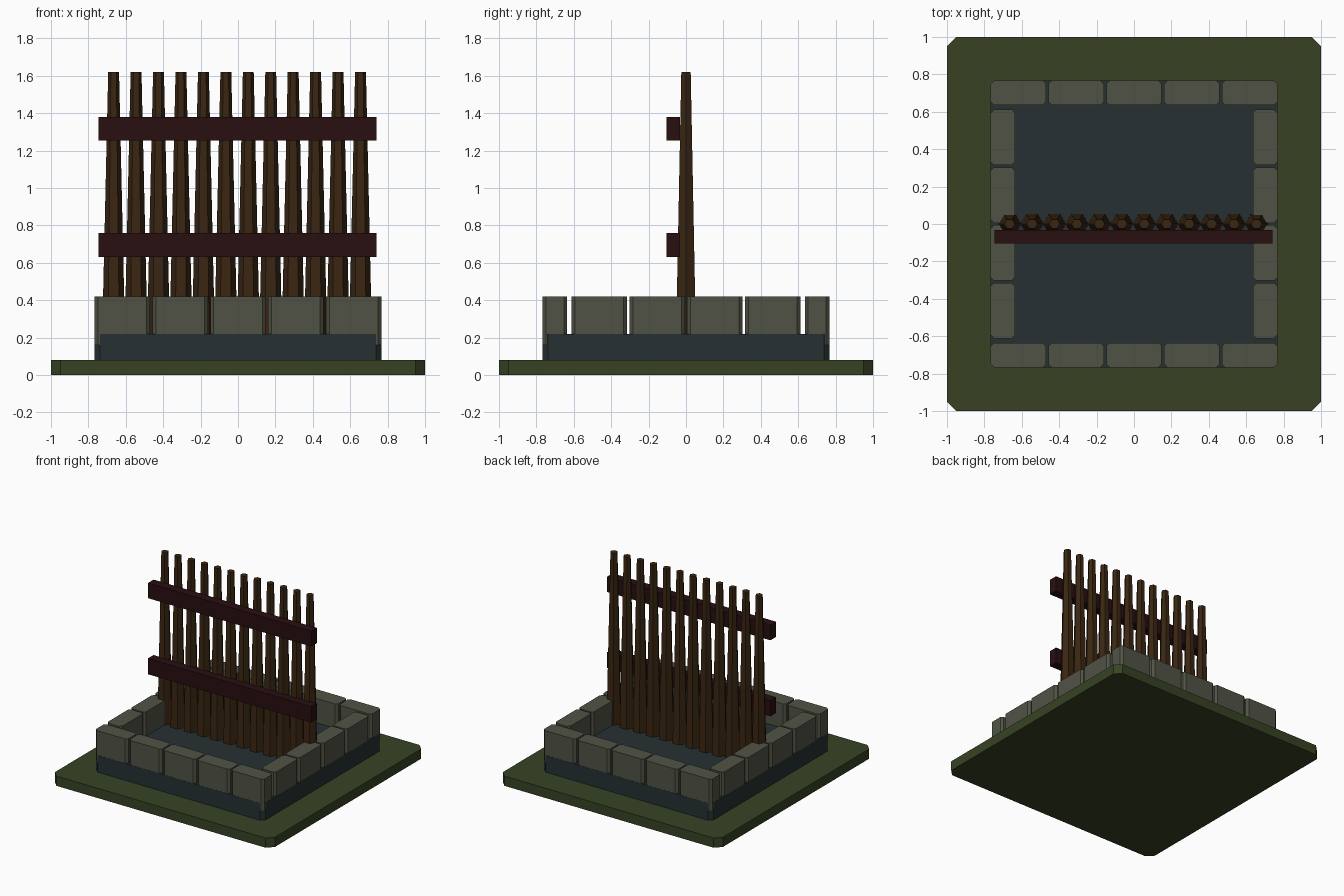
import bpy, bmesh, math

if "Cube" in bpy.data.objects:
    bpy.data.objects.remove(bpy.data.objects["Cube"])


def material(name, rgb):
    m = bpy.data.materials.new(name)
    m.diffuse_color = (*rgb, 1)
    m.use_nodes = True
    m.node_tree.nodes["Principled BSDF"].inputs["Base Color"].default_value = m.diffuse_color
    return m


GRASS = material("grass green", (0.038, 0.055, 0.017))
SLATE = material("dark slate", (0.019, 0.030, 0.032))
STONE = material("grey stone", (0.082, 0.086, 0.060))
WOOD = material("brown wood", (0.042, 0.019, 0.006))
RAIL = material("dark red wood", (0.022, 0.0045, 0.0055))


def finish(name, bm, mat):
    bmesh.ops.recalc_face_normals(bm, faces=bm.faces)
    mesh = bpy.data.meshes.new(name)
    bm.to_mesh(mesh)
    bm.free()
    mesh.materials.append(mat)
    obj = bpy.data.objects.new(name, mesh)
    bpy.context.collection.objects.link(obj)
    return obj


def block(name, lo, hi, mat, chamfer=0):
    """Box between two corners, with its upright edges chamfered."""
    bm = bmesh.new()
    bmesh.ops.create_cube(bm, size=1)
    for v in bm.verts:
        v.co = [(a + b) / 2 + c * (b - a) for a, b, c in zip(lo, hi, v.co)]
    if chamfer:
        upright = [e for e in bm.edges
                   if abs(e.verts[0].co.z - e.verts[1].co.z) > 1e-4]
        bmesh.ops.bevel(bm, geom=upright, offset=chamfer, segments=1,
                        affect='EDGES')
    return finish(name, bm, mat)


# Ground plate and foundation slab
block("ground_plate", (-1, -1, 0), (1, 1, 0.08), GRASS, 0.05)
block("foundation_slab", (-0.768, -0.768, 0.08), (0.768, 0.768, 0.22), SLATE, 0.03)

# Stone border: five blocks front and back, four on each side
OUT, INN, Z0, Z1 = 0.767, 0.635, 0.16, 0.42
for s, side in ((-1, "front"), (1, "back")):
    y0, y1 = sorted((s * INN, s * OUT))
    for i in range(5):
        x = (i - 2) * 0.309
        block(f"{side}_stone_{i + 1}", (x - 0.148, y0, Z0),
              (x + 0.148, y1, Z1), STONE, 0.018)
for s, side in ((-1, "left"), (1, "right")):
    x0, x1 = sorted((s * INN, s * OUT))
    for i in range(4):
        y = (i - 1.5) * 0.309
        block(f"{side}_stone_{i + 1}", (x0, y - 0.148, Z0),
              (x1, y + 0.148, Z1), STONE, 0.018)

# Row of tapered six-sided stakes, corners pointing along x
for i in range(12):
    bm = bmesh.new()
    bmesh.ops.create_cone(bm, cap_ends=True, segments=6, radius1=0.061,
                          radius2=0.029, depth=1.40)
    for v in bm.verts:
        a = math.atan2(v.co.y, v.co.x)
        r = math.hypot(v.co.x, v.co.y)
        # snap to multiples of 60 degrees so a corner lies on x
        k = math.floor(a / (math.pi / 3) + 0.01) * math.pi / 3
        v.co.x, v.co.y = r * math.cos(k), r * math.sin(k)
    stake = finish(f"stake_{i + 1}", bm, WOOD)
    stake.location = (-0.665 + i * 0.12, 0, 0.92)

# Two rails across the front of the stakes
for name, z0, z1 in (("lower_rail", 0.63, 0.76), ("upper_rail", 1.255, 1.38)):
    block(name, (-0.745, -0.105, z0), (0.74, -0.032, z1), RAIL)
